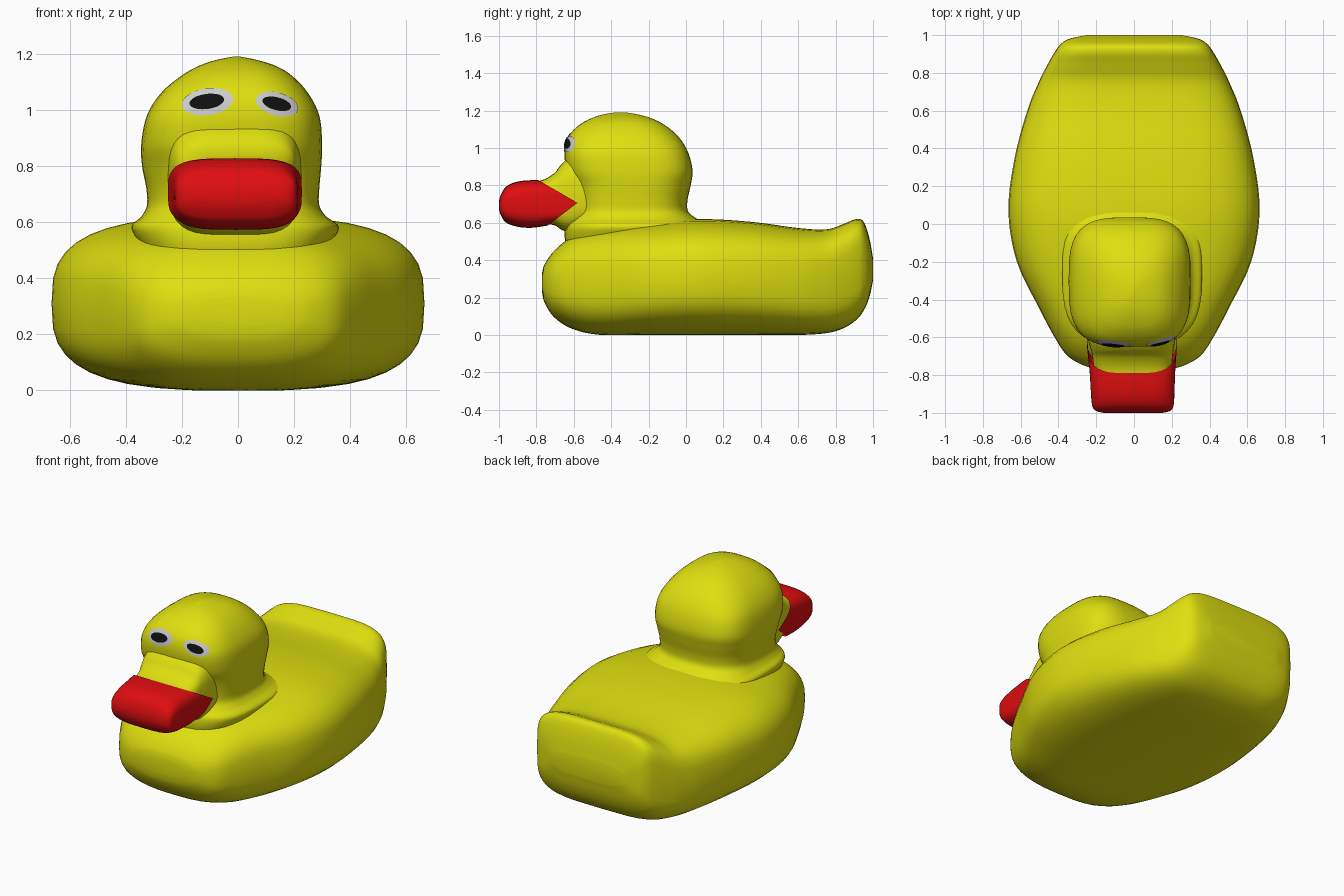
import bpy, bmesh
from math import cos, sin, pi, radians
from mathutils import Vector
from mathutils.bvhtree import BVHTree

if "Cube" in bpy.data.objects:
    bpy.data.objects.remove(bpy.data.objects["Cube"])


def material(name, rgb):
    m = bpy.data.materials.new(name)
    m.diffuse_color = (*rgb, 1)
    m.use_nodes = True
    m.node_tree.nodes["Principled BSDF"].inputs["Base Color"].default_value = m.diffuse_color
    return m


YELLOW = material("yellow", (0.74, 0.74, 0.005))
RED = material("red", (0.74, 0.004, 0.005))
WHITE = material("eye_grey", (0.54, 0.54, 0.54))
BLACK = material("eye_black", (0.005, 0.005, 0.005))


def smooth_stations(pts, steps=5):
    """Catmull-Rom interpolation of station tuples."""
    p = [pts[0]] + pts + [pts[-1]]
    out = []
    for i in range(1, len(p) - 2):
        for k in range(steps):
            t = k / steps
            out.append([0.5 * (2 * b + (c - a) * t + (2 * a - 5 * b + 4 * c - d) * t * t
                               + (3 * b - a - 3 * c + d) * t ** 3)
                        for a, b, c, d in zip(*p[i - 1:i + 3])])
    out.append(list(pts[-1]))
    return out


def finish(bm, name, mat):
    bmesh.ops.recalc_face_normals(bm, faces=bm.faces)
    for f in bm.faces:
        f.smooth = True
    me = bpy.data.meshes.new(name)
    bm.to_mesh(me)
    me.materials.append(mat)
    ob = bpy.data.objects.new(name, me)
    bpy.context.collection.objects.link(ob)
    return ob


def loft(name, mat, stations, axis="y", warp=None, cap_start=True, cap_end=True, sides=40):
    """Loft rounded-box sections: (position, u0, u1, v0, v1, squareness)."""
    bm = bmesh.new()
    rings = []
    for s, u0, u1, v0, v1, n in smooth_stations(stations):
        ring = []
        for k in range(sides):
            a = 2 * pi * k / sides
            c, d = cos(a), sin(a)
            cu = abs(c) ** (2 / n) * (1 if c > 0 else -1)
            cv = abs(d) ** (2 / n) * (1 if d > 0 else -1)
            u = (u0 + u1) / 2 + cu * (u1 - u0) / 2
            v = (v0 + v1) / 2 + cv * (v1 - v0) / 2
            pos = s + (warp(s, cv) if warp else 0)
            co = (u, pos, max(v, 0)) if axis == "y" else (u, v, pos)
            ring.append(bm.verts.new(co))
        rings.append(ring)
    for r, q in zip(rings, rings[1:]):
        for k in range(sides):
            j = (k + 1) % sides
            bm.faces.new((r[k], r[j], q[j], q[k]))
    if cap_start:
        bm.faces.new(rings[0])
    if cap_end:
        bm.faces.new(rings[-1])
    return finish(bm, name, mat)


# Body with raised tail: (y, half width, bottom, top, squareness)
body = [
    (-0.77, 0.16, 0.23, 0.33, 2.6), (-0.755, 0.25, 0.17, 0.38, 2.7),
    (-0.70, 0.35, 0.09, 0.455, 2.8), (-0.60, 0.42, 0.03, 0.53, 2.9),
    (-0.45, 0.50, 0.0, 0.57, 3.0), (-0.20, 0.62, 0.0, 0.60, 3.0),
    (0.07, 0.665, 0.0, 0.62, 3.0), (0.35, 0.632, 0.0, 0.605, 3.1),
    (0.60, 0.565, 0.0, 0.572, 3.3), (0.75, 0.505, 0.01, 0.565, 3.6),
    (0.84, 0.46, 0.035, 0.593, 4.0), (0.91, 0.42, 0.08, 0.62, 4.3),
    (0.95, 0.39, 0.13, 0.605, 4.3), (0.98, 0.345, 0.20, 0.52, 4.0),
    (1.0, 0.25, 0.29, 0.41, 3.5)]
loft("body", YELLOW, [(y, -w, w, a, b, n) for y, w, a, b, n in body])

# Head and flared neck: (z, x0, x1, y0, y1, squareness)
head = loft("head", YELLOW, [
    (0.40, -0.30, 0.28, -0.60, 0.00, 3.0), (0.50, -0.34, 0.32, -0.645, 0.06, 3.0),
    (0.58, -0.38, 0.36, -0.645, 0.12, 3.0), (0.62, -0.345, 0.315, -0.62, 0.06, 3.0),
    (0.66, -0.325, 0.29, -0.60, 0.012, 2.9), (0.72, -0.327, 0.29, -0.60, 0.008, 2.9),
    (0.80, -0.342, 0.297, -0.615, 0.025, 3.0), (0.88, -0.345, 0.30, -0.64, 0.035, 3.3),
    (0.98, -0.325, 0.29, -0.65, 0.01, 3.3), (1.06, -0.275, 0.25, -0.63, -0.04, 3.0),
    (1.12, -0.205, 0.195, -0.575, -0.11, 2.8), (1.155, -0.145, 0.14, -0.515, -0.175, 2.6),
    (1.178, -0.08, 0.07, -0.45, -0.25, 2.4), (1.19, -0.02, 0.01, -0.38, -0.32, 2.2)],
    axis="z")

# Yellow muzzle that blends the face into the beak
loft("muzzle", YELLOW, [
    (-0.45, -0.26, 0.235, 0.58, 1.0, 3.5), (-0.60, -0.245, 0.22, 0.55, 0.96, 3.5),
    (-0.66, -0.23, 0.21, 0.56, 0.92, 3.6), (-0.70, -0.22, 0.205, 0.585, 0.87, 3.7),
    (-0.75, -0.215, 0.20, 0.595, 0.836, 3.7), (-0.80, -0.205, 0.195, 0.60, 0.82, 3.7),
    (-0.85, -0.195, 0.185, 0.61, 0.81, 3.7)])


def beak_edge(y, v):
    """Sweeps the back of the beak into a point on each cheek."""
    fade = max(0.0, min(1.0, (y + 0.97) / 0.18))
    return fade * (0.21 * (1 - abs(v)) + 0.05 * max(0.0, -v))


loft("beak", RED, [
    (-0.79, -0.25, 0.228, 0.585, 0.828, 3.6), (-0.86, -0.237, 0.22, 0.573, 0.826, 3.6),
    (-0.92, -0.23, 0.215, 0.58, 0.815, 3.6), (-0.965, -0.222, 0.21, 0.602, 0.79, 3.5),
    (-0.99, -0.20, 0.19, 0.64, 0.75, 3.4), (-1.0, -0.16, 0.15, 0.67, 0.715, 3.2)],
    warp=beak_edge, cap_start=False)

# Eyes: flat patches draped onto the head surface
bm_head = bmesh.new()
bm_head.from_mesh(head.data)
tree = BVHTree.FromBMesh(bm_head)


def eye_patch(name, mat, x, z, rx, rz, tilt, lift):
    bm = bmesh.new()
    sides, rows = 20, 4

    def drape(px, pz):
        hit = tree.ray_cast(Vector((px, -2, pz)), Vector((0, 1, 0)))
        return bm.verts.new(hit[0] + hit[1] * lift)

    t = radians(tilt)
    centre, prev = drape(x, z), None
    for r in range(1, rows + 1):
        ring = []
        for k in range(sides):
            a = 2 * pi * k / sides
            u, v = rx * cos(a) * r / rows, rz * sin(a) * r / rows
            ring.append(drape(x + u * cos(t) - v * sin(t), z + u * sin(t) + v * cos(t)))
        for k in range(sides):
            j = (k + 1) % sides
            if prev:
                bm.faces.new((prev[k], prev[j], ring[j], ring[k]))
            else:
                bm.faces.new((centre, ring[j], ring[k]))
        prev = ring
    ob = finish(bm, name, mat)
    # Patches face forwards
    if ob.data.polygons[0].normal.y > 0:
        ob.data.flip_normals()


for side, x, z, rx, rz, tilt in (("right", -0.108, 1.028, 0.092, 0.047, 8),
                                 ("left", 0.138, 1.02, 0.077, 0.04, -15)):
    eye_patch(side + "_eye_white", WHITE, x, z, rx, rz, tilt, 0.004)
    eye_patch(side + "_pupil", BLACK, x - 0.002, z, rx * 0.67, rz * 0.55, tilt, 0.008)
bm_head.free()
